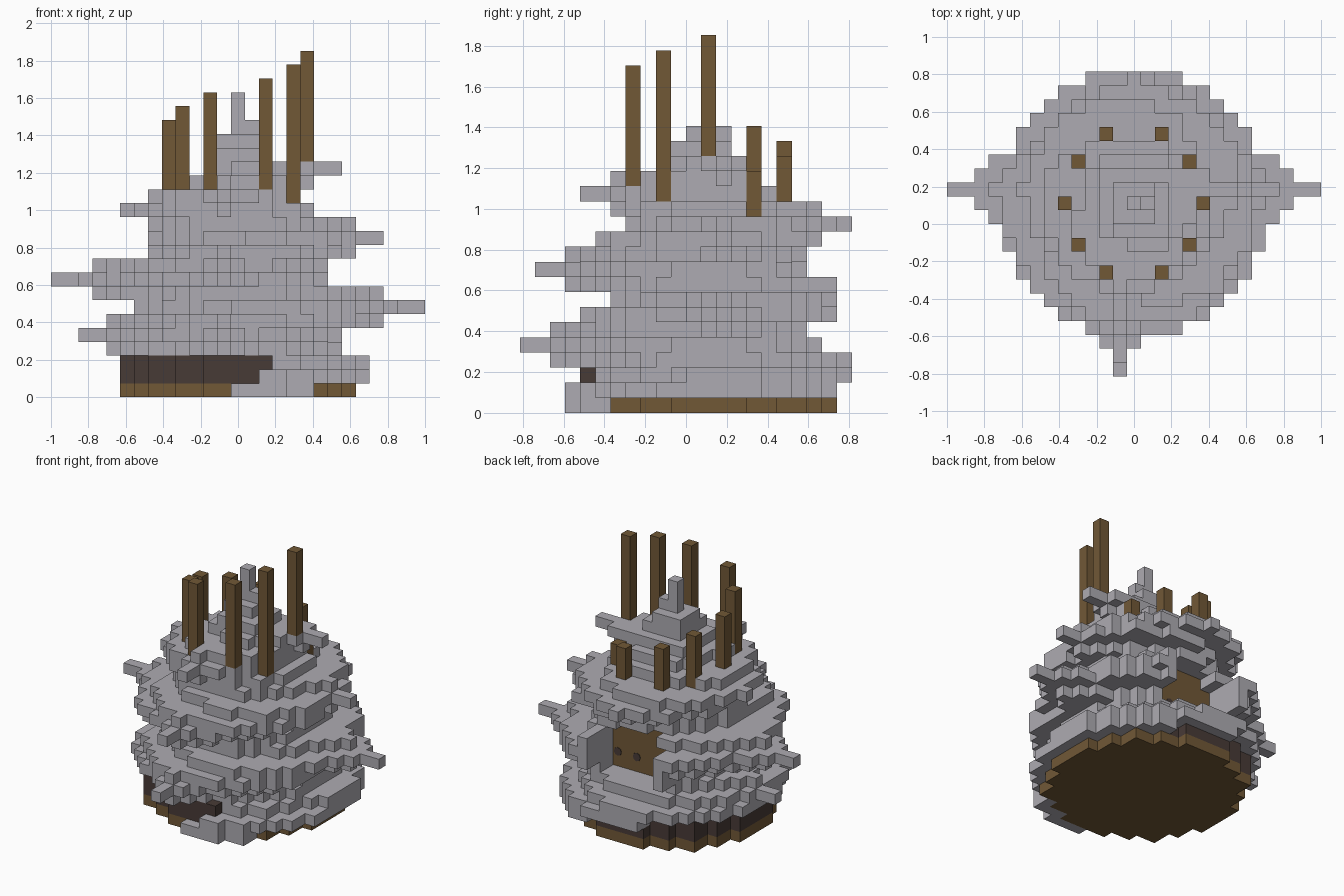
import bpy, bmesh, math
from mathutils import Vector

old = bpy.data.objects.get("Cube")
if old:
    bpy.data.objects.remove(old)

U = 2 / 27                      # edge length of one block
cells = {}                      # (x, y, layer) -> part name, axis at x = y = 0


def material(name, rgb):
    m = bpy.data.materials.new(name)
    m.use_nodes = True
    color = (*rgb, 1)
    m.diffuse_color = color
    bsdf = m.node_tree.nodes["Principled BSDF"]
    bsdf.inputs["Base Color"].default_value = color
    bsdf.inputs["Roughness"].default_value = 0.9
    return m


grey = material("stone grey", (0.42, 0.41, 0.445))
brown = material("wood brown", (0.165, 0.098, 0.037))
dark = material("dark brown", (0.064, 0.043, 0.037))


def place(x, y, k):
    return Vector((x * U, (y + 1.5) * U, k * U))


def fill(part, xs, ys, ks):
    for x in xs:
        for y in ys:
            for k in ks:
                cells[x, y, k] = part


def coil_center(angle, turn):
    """Height of the spiral ridge at an angle, for one turn."""
    return 1 + 5 * (angle / math.tau + turn)


def radius(angle, k):
    """Outer radius of the coiled shell at an angle and layer."""
    taper = max(0, k - 13)
    core = 8.4 - 0.21 * k - 0.72 * taper
    ridge = 9.65 - 0.35 * max(0, k - 8) - 0.9 * taper
    weight = 0
    for turn in range(-1, 4):
        center = coil_center(angle, turn)
        if center <= 16.3:
            weight = max(weight, min(1, 1.6 - abs(k - center)))
    return core + max(0, ridge - core) * weight


# Start of the coil: layer, first and last angle in degrees, reach
coil_start = [(0, -94, -50, 9.6), (1, -79, 64, 9.6),
              (2, -72, -10, 8.5), (2, -10, 106, 9.6)]

# Coiled shell over a round two-tone foot
for x in range(-11, 12):
    for y in range(-11, 12):
        r = math.hypot(x, y)
        angle = math.atan2(y, x)
        if angle < math.radians(-95):
            angle += math.tau
        if r <= 8.5:
            cells[x, y, 0] = "foot_disc"
            cells[x, y, 1] = cells[x, y, 2] = "foot_band"
        for k, first, last, reach in coil_start:
            inner = 8.5 if k == 0 else 7.5
            if first <= math.degrees(angle) <= last and inner < r <= reach:
                cells[x, y, k] = "shell"
        for k in range(3, 18):
            if r <= radius(angle, k):
                cells[x, y, k] = "shell"

# Tapered spikes on the ridge: direction, sideways offset, layer, reach
spikes = [
    ((1, 0), 1, 6, 13), ((1, 0), 1, 11, 10), ((1, 0), 1, 16, 7),
    ((-1, 0), 1, 4, 11), ((-1, 0), 1, 8, 13), ((-1, 0), 1, 13, 8),
    ((0, -1), -1, 4, 12), ((0, -1), -1, 9, 11), ((0, -1), -1, 14, 8),
    ((0, 1), 0, 12, 9),
]
for (dx, dy), offset, layer, reach in spikes:
    wide = 2 if reach >= 9 else 1
    for up in (-1, 0, 1) if layer < 16 else (-1, 0):
        for side in range(-wide, wide + 1):
            tip = min(reach - 2, 10) - abs(side)
            if up == 0:
                tip = reach - (0, 2, 3)[abs(side)]
            s = offset + side
            for step in range(3, tip + 1):
                cells[dx * step + abs(dy) * s,
                      dy * step + abs(dx) * s, layer + up] = "shell"

# Stepped tip
fill("shell", range(-1, 3), range(-2, 2), [17])
fill("shell", range(-1, 2), range(-1, 2), [18])
fill("shell", [0], [0], range(19, 22))
fill("shell", [1], [0], [19])

# Opening at the back, closed by a wooden panel between two jambs
fill("shell", (-4, 4), range(4, 9), (6, 7, 8))
for k in range(5, 10):
    half = 2 if k == 9 else 3
    for x in range(-half, half + 1):
        for y in range(5, 14):
            cells.pop((x, y, k), None)
        cells[x, 4, k] = "back_panel"

# Ring of posts whose heights step down around the shell: x, y, foot layer
ring = [(5, 0, 17), (4, -3, 14), (2, -5, 15), (-2, -5, 15), (-4, -3, 15),
        (-5, 0, 15), (-4, 3, 14), (-2, 5, 13), (2, 5, 13), (4, 3, 13)]
for i, (x, y, foot) in enumerate(ring):
    fill("post_%d" % (i + 1), [x], [y], range(foot, 25 - i))


def finish(bm, name, mat):
    mesh = bpy.data.meshes.new(name)
    bm.to_mesh(mesh)
    bm.free()
    mesh.materials.append(mat)
    bpy.context.collection.objects.link(bpy.data.objects.new(name, mesh))


def build(part, mat):
    """Make one object from the exposed sides of a part's blocks."""
    bm = bmesh.new()
    for cell, owner in cells.items():
        if owner != part:
            continue
        for axis in range(3):
            for sign in (-1, 1):
                near = list(cell)
                near[axis] += sign
                if tuple(near) in cells:
                    continue
                a, b = (axis + 1) % 3, (axis + 2) % 3
                corners = []
                for p, q in ((-1, -1), (1, -1), (1, 1), (-1, 1)):
                    v = place(cell[0], cell[1], cell[2] + 0.5)
                    v[axis] += sign * U / 2
                    v[a] += p * U / 2
                    v[b] += q * U / 2
                    corners.append(bm.verts.new(v))
                bm.faces.new(corners if sign > 0 else corners[::-1])
    bmesh.ops.remove_doubles(bm, verts=bm.verts, dist=U / 100)
    finish(bm, part, mat)


colors = {"shell": grey, "foot_band": dark}
for part in sorted(set(cells.values())):
    build(part, colors.get(part, brown))

# Round dark studs on the panel
for name, x in (("left_stud", 3), ("right_stud", 1)):
    bm = bmesh.new()
    bmesh.ops.create_cone(bm, cap_ends=True, segments=8, radius1=0.4 * U,
                          radius2=0.4 * U, depth=0.008)
    for v in bm.verts:
        v.co = Vector((v.co.x, v.co.z, -v.co.y)) + place(x, 4.5, 6.4)
    bmesh.ops.recalc_face_normals(bm, faces=bm.faces)
    finish(bm, name, dark)
